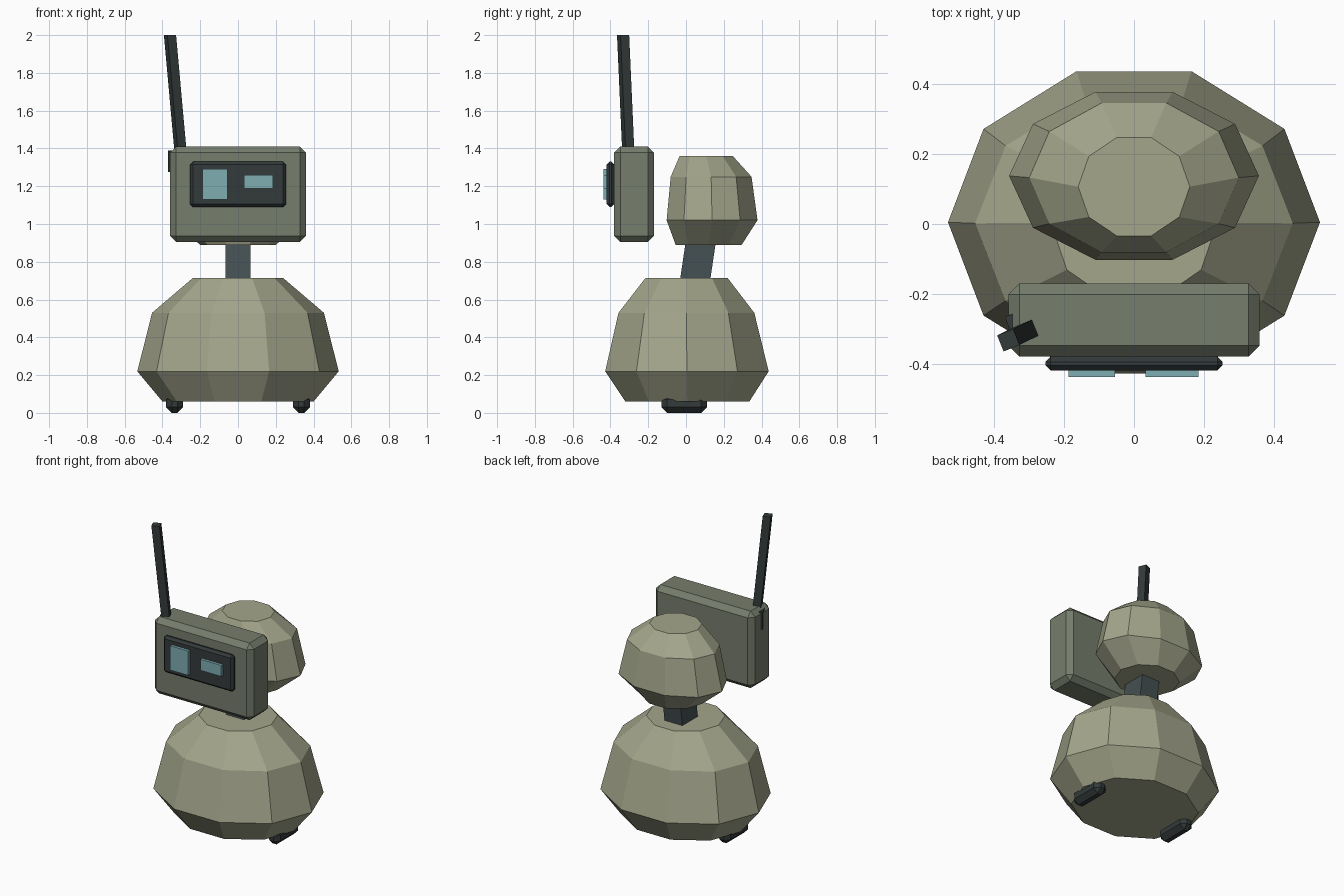
import bpy, bmesh, math

if "Cube" in bpy.data.objects:
    bpy.data.objects.remove(bpy.data.objects["Cube"])


def material(name, rgb):
    m = bpy.data.materials.new(name)
    m.diffuse_color = (*rgb, 1)
    m.use_nodes = True
    m.node_tree.nodes["Principled BSDF"].inputs["Base Color"].default_value = m.diffuse_color
    return m


SHELL = material("shell", (0.37, 0.38, 0.26))
CASE = material("case", (0.18, 0.205, 0.15))
DARK = material("dark", (0.033, 0.042, 0.042))
STEEL = material("steel", (0.06, 0.08, 0.085))
GLOW = material("glow", (0.21, 0.42, 0.45))


def finish(name, bm, mat):
    bmesh.ops.recalc_face_normals(bm, faces=bm.faces)
    me = bpy.data.meshes.new(name)
    bm.to_mesh(me)
    bm.free()
    me.materials.append(mat)
    ob = bpy.data.objects.new(name, me)
    bpy.context.collection.objects.link(ob)
    return ob


def loft(name, rings, sides, mat, phase=0.0):
    """Stack of horizontal elliptical rings: (z, centre x, centre y, rx, ry)."""
    bm = bmesh.new()
    loops = []
    for z, cx, cy, rx, ry in rings:
        angles = [math.radians(phase) + math.tau * i / sides for i in range(sides)]
        loops.append([bm.verts.new((cx + rx * math.cos(a), cy + ry * math.sin(a), z))
                      for a in angles])
    for lo, hi in zip(loops, loops[1:]):
        for i in range(sides):
            j = (i + 1) % sides
            bm.faces.new((lo[i], lo[j], hi[j], hi[i]))
    bm.faces.new(loops[0][::-1])
    bm.faces.new(loops[-1])
    return finish(name, bm, mat)


def box(name, lo, hi, mat, bevel=0.0):
    """Box between two corners with an optional single chamfer."""
    bm = bmesh.new()
    bmesh.ops.create_cube(bm, size=1)
    size = [b - a for a, b in zip(lo, hi)]
    bmesh.ops.scale(bm, vec=size, verts=bm.verts)
    if bevel:
        bmesh.ops.bevel(bm, geom=bm.edges[:], offset=bevel, segments=1, affect='EDGES')
    ob = finish(name, bm, mat)
    ob.location = [(a + b) / 2 for a, b in zip(lo, hi)]
    return ob


# Faceted body and offset head
loft("body", [(0.06, 0, 0.007, 0.40, 0.345), (0.22, 0, 0.005, 0.533, 0.455),
              (0.53, 0, 0.002, 0.455, 0.378), (0.715, 0, 0.003, 0.238, 0.228)], 10, SHELL)
loft("head", [(0.89, 0, 0.12, 0.20, 0.184), (1.02, 0, 0.138, 0.358, 0.253),
              (1.25, 0, 0.133, 0.30, 0.225), (1.36, 0, 0.107, 0.16, 0.148)], 10, SHELL)

# Leaning square neck
R2 = math.sqrt(2)
loft("neck", [(0.62, 0, 0.036, 0.065 * R2, 0.08 * R2),
              (1.0, 0, 0.092, 0.065 * R2, 0.08 * R2)], 4, STEEL, 45)

# Face case, screen and eyes
box("face_case", (-0.36, -0.38, 0.905), (0.36, -0.17, 1.41), CASE, 0.032)
box("screen", (-0.254, -0.42, 1.09), (0.254, -0.38, 1.33), DARK, 0.015)
box("left_eye", (-0.187, -0.438, 1.13), (-0.055, -0.41, 1.29), GLOW)
box("right_eye", (0.033, -0.438, 1.187), (0.185, -0.41, 1.26), GLOW)

# Antenna with the small mount that just breaks through the case
loft("antenna", [(1.28, -0.295, -0.301, 0.035, 0.035),
                 (2.0, -0.36, -0.333, 0.035, 0.035)], 4, DARK, 67)
mount = box("antenna_mount", (-0.359, -0.325, 1.275), (-0.259, -0.245, 1.39), DARK)
mount.rotation_euler.z = math.radians(22)

# Feet
for side, label in ((-1, "left"), (1, "right")):
    x = 0.335 * side
    box(label + "_foot", (x - 0.045, -0.13, 0), (x + 0.045, 0.11, 0.1), DARK, 0.03)
